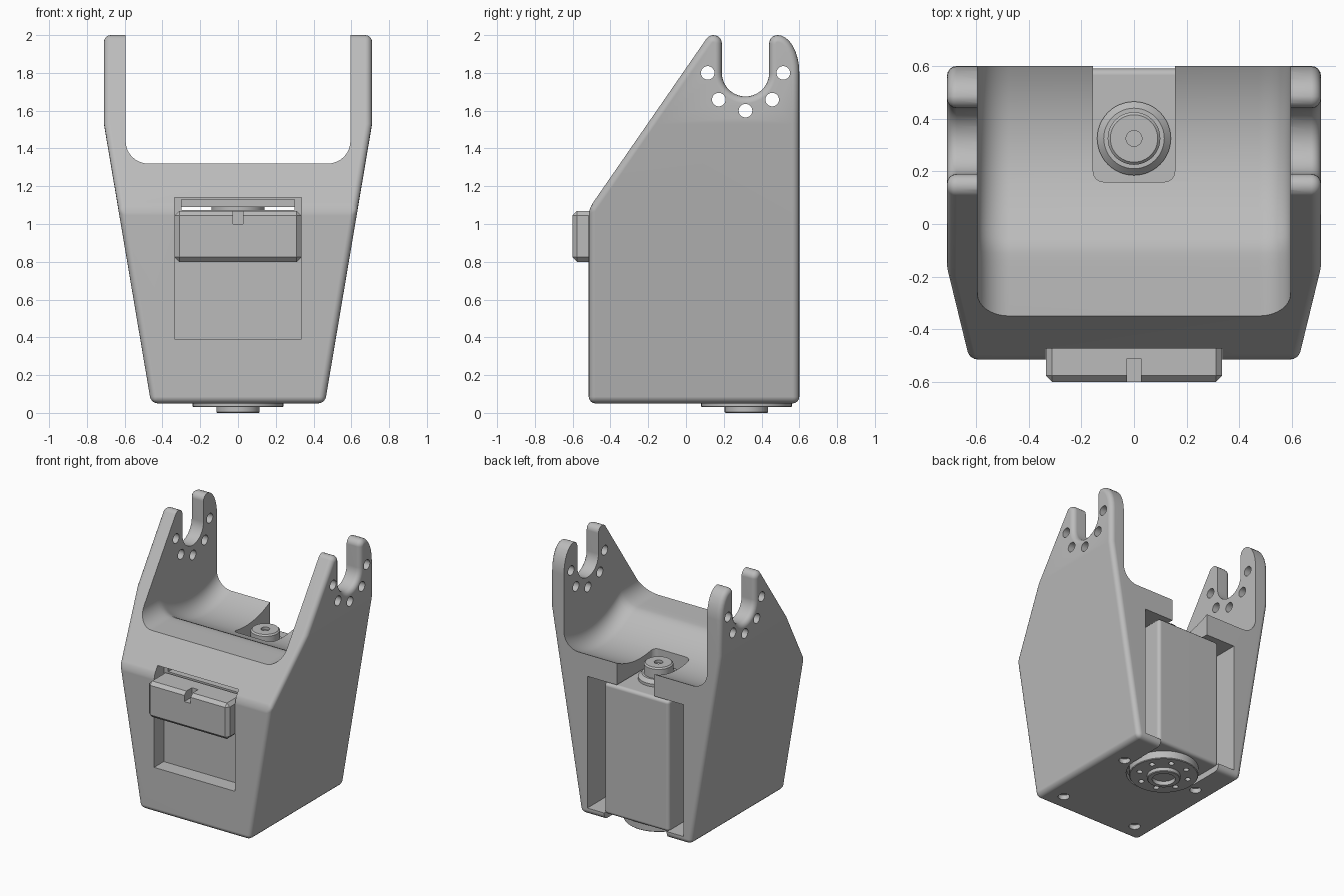
import bpy, bmesh, math
from mathutils import Matrix

old = bpy.data.objects.get("Cube")
if old:
    bpy.data.objects.remove(old)

grey = bpy.data.materials.new("plain grey")
grey.use_nodes = True
grey.diffuse_color = (0.5, 0.5, 0.5, 1)
grey.node_tree.nodes["Principled BSDF"].inputs["Base Color"].default_value = (0.5, 0.5, 0.5, 1)

AXIS_Y, AXIS_Z = 0.315, 1.8          # pivot of the fork slots


def finish_mesh(name, bm):
    bmesh.ops.recalc_face_normals(bm, faces=bm.faces)
    mesh = bpy.data.meshes.new(name)
    bm.to_mesh(mesh)
    bm.free()
    mesh.materials.append(grey)
    obj = bpy.data.objects.new(name, mesh)
    bpy.context.collection.objects.link(obj)
    return obj


def box(name, x, y, z):
    bm = bmesh.new()
    bmesh.ops.create_cube(bm, size=1)
    for v in bm.verts:
        for i, (lo, hi) in enumerate((x, y, z)):
            v.co[i] = hi if v.co[i] > 0 else lo
    return finish_mesh(name, bm)


def cylinder(name, center, radius, depth, along_x=False, sides=32):
    bm = bmesh.new()
    m = Matrix.Translation(center)
    if along_x:
        m = m @ Matrix.Rotation(math.pi / 2, 4, 'Y')
    bmesh.ops.create_cone(bm, cap_ends=True, segments=sides, radius1=radius,
                          radius2=radius, depth=depth, matrix=m)
    return finish_mesh(name, bm)


def lathe(name, profile, center):
    # profile of (radius, height), closed on itself around the vertical axis
    bm = bmesh.new()
    verts = [bm.verts.new((r, 0, z)) for r, z in profile]
    edges = [bm.edges.new((a, b)) for a, b in zip(verts, verts[1:] + verts[:1])]
    bmesh.ops.spin(bm, geom=verts + edges, cent=(0, 0, 0), axis=(0, 0, 1),
                   angle=math.tau, steps=48)
    bmesh.ops.remove_doubles(bm, verts=bm.verts, dist=0.0001)
    bmesh.ops.translate(bm, verts=bm.verts, vec=(*center, 0))
    return finish_mesh(name, bm)


def arc(cy, cz, ry, rz, start, end, steps=8):
    angles = [math.radians(start + (end - start) * i / steps) for i in range(steps + 1)]
    return [(cy + ry * math.cos(a), cz + rz * math.sin(a)) for a in angles]


def apply_all(obj):
    bpy.context.view_layer.objects.active = obj
    for mod in list(obj.modifiers):
        bpy.ops.object.modifier_apply(modifier=mod.name)


def bevel(obj, width, segments):
    mod = obj.modifiers.new("bevel", 'BEVEL')
    mod.width, mod.segments = width, segments
    mod.limit_method = 'ANGLE'
    mod.angle_limit = math.radians(30)
    mod.use_clamp_overlap = False
    apply_all(obj)


def cut(obj, cutters):
    for c in cutters:
        mod = obj.modifiers.new("cut", 'BOOLEAN')
        mod.operation, mod.solver, mod.object = 'DIFFERENCE', 'EXACT', c
        apply_all(obj)
        bpy.data.objects.remove(c)


def smooth(obj):
    bpy.ops.object.select_all(action='DESELECT')
    obj.select_set(True)
    bpy.context.view_layer.objects.active = obj
    bpy.ops.object.shade_smooth_by_angle(angle=math.radians(30))
    mod = obj.modifiers.new("normals", 'WEIGHTED_NORMAL')
    mod.keep_sharp = True


# Housing: side outline with forked arms, tapered towards the bottom
outline = [(-0.515, 0.05), (0.6, 0.05)]
outline += arc(0.485, AXIS_Z, 0.115, 0.2, 0, 90)
outline += arc(0.485, 1.955, 0.045, 0.045, 90, 180, 5)[1:]
outline += arc(AXIS_Y, AXIS_Z, 0.125, 0.125, 0, -180, 20)
outline += arc(0.145, 1.955, 0.045, 0.045, 0, 145, 8)
outline.append((-0.515, 1.08))
bm = bmesh.new()
side = bm.faces.new([bm.verts.new((-1, y, z)) for y, z in outline])
new = bmesh.ops.extrude_face_region(bm, geom=[side])["geom"]
bmesh.ops.translate(bm, verts=[g for g in new if isinstance(g, bmesh.types.BMVert)], vec=(2, 0, 0))
bmesh.ops.bisect_plane(bm, geom=bm.verts[:] + bm.edges[:] + bm.faces[:],
                       plane_co=(0, 0, 1.53), plane_no=(0, 0, 1))
for v in bm.verts:
    half = 0.46 + 0.25 * min(1, (v.co.z - 0.05) / 1.48)
    v.co.x = math.copysign(half, v.co.x)
housing = finish_mesh("housing", bm)
bevel(housing, 0.036, 4)


# Saddle between the arms: flat lip, then a hollow around the pivot
def saddle_floor(y):
    hollow = AXIS_Z - math.sqrt(max(0, 0.615 ** 2 - (y - AXIS_Y) ** 2))
    return 0.5 * (1.32 + hollow - math.sqrt((1.32 - hollow) ** 2 + 0.0004))


bm = bmesh.new()
rings = []
for y in [-0.8, -0.28] + [-0.2 + 0.03 * i for i in range(30)]:
    f = saddle_floor(y)
    section = [(0.595, 2.5), (-0.595, 2.5)]
    section += arc(-0.475, f + 0.12, 0.12, 0.12, 180, 270) + arc(0.475, f + 0.12, 0.12, 0.12, 270, 360)
    rings.append([bm.verts.new((x, y, z)) for x, z in section])
for a, b in zip(rings, rings[1:]):
    for i in range(len(a)):
        j = (i + 1) % len(a)
        bm.faces.new((a[i], a[j], b[j], b[i]))
bm.faces.new(rings[0])
bm.faces.new(rings[-1])
cutters = [finish_mesh("saddle_cutter", bm)]

# Motor bay, shaft pocket, front window and the slot under the motor
cutters.append(box("bay_cutter", (-0.4, 0.4), (-0.3, 0.8), (0.1, 1.09)))
pocket = box("pocket_cutter", (-0.155, 0.155), (0.16, 0.9), (1.0, 1.6))
bevel(pocket, 0.04, 4)
cutters.append(pocket)
cutters.append(box("window_cutter", (-0.337, 0.337), (-0.7, -0.4), (0.39, 1.14)))
cutters.append(box("slit_cutter", (-0.3, 0.3), (-0.45, -0.1), (1.075, 1.13)))
cutters.append(cylinder("slot_cutter", (0, 0.32, 0.05), 0.26, 0.2, sides=48))
cutters.append(box("slot_back_cutter", (-0.26, 0.26), (0.32, 0.8), (-0.05, 0.15)))

# Pivot holes in both arms, screw holes underneath
for i in range(5):
    a = math.radians(180 + 45 * i)
    place = (0, AXIS_Y + 0.2 * math.cos(a), AXIS_Z + 0.2 * math.sin(a))
    cutters.append(cylinder("pivot_hole", place, 0.036, 2, along_x=True))
for x in (-0.32, 0.32):
    for y in (-0.375, 0.28):
        cutters.append(cylinder("screw_hole", (x, y, 0.05), 0.04, 0.07))
cut(housing, cutters)
smooth(housing)

# Motor body with rounded edges
motor = box("motor_body", (-0.27, 0.27), (-0.32, 0.59), (0.09, 1.075))
bevel(motor, 0.025, 3)
smooth(motor)

# Stepped output shaft on top of the motor
shaft = lathe("motor_shaft", [(0.03, 1.06), (0.14, 1.06), (0.14, 1.095), (0.115, 1.12), (0.1, 1.12),
                              (0.1, 1.19), (0.09, 1.2), (0.03, 1.2)], (0, 0.325))
smooth(shaft)
shaft_core = cylinder("shaft_core", (0, 0.325, 1.12), 0.031, 0.12)
smooth(shaft_core)

# Round flange with a ring of holes below the motor
flange = lathe("motor_flange", [(0.08, 0.03), (0.235, 0.03), (0.24, 0.035), (0.24, 0.11), (0.08, 0.11)],
               (0, 0.32))
cut(flange, [cylinder("flange_hole", (0.175 * math.cos(a), 0.32 + 0.175 * math.sin(a), 0.03), 0.02, 0.08, sides=16)
             for a in [math.tau * (i + 0.5) / 8 for i in range(8)]])
smooth(flange)
boss = lathe("flange_boss", [(0.08, 0.0), (0.11, 0.0), (0.115, 0.005), (0.115, 0.04), (0.08, 0.04)], (0, 0.32))
smooth(boss)
smooth(cylinder("boss_core", (0, 0.32, 0.07), 0.082, 0.08))

# Front cable block with a notch
block = box("front_block", (-0.335, 0.335), (-0.6, -0.39), (0.8, 1.07))
bevel(block, 0.024, 1)
cut(block, [box("notch_cutter", (-0.026, 0.026), (-0.7, -0.51), (1.0, 1.2))])
smooth(block)
